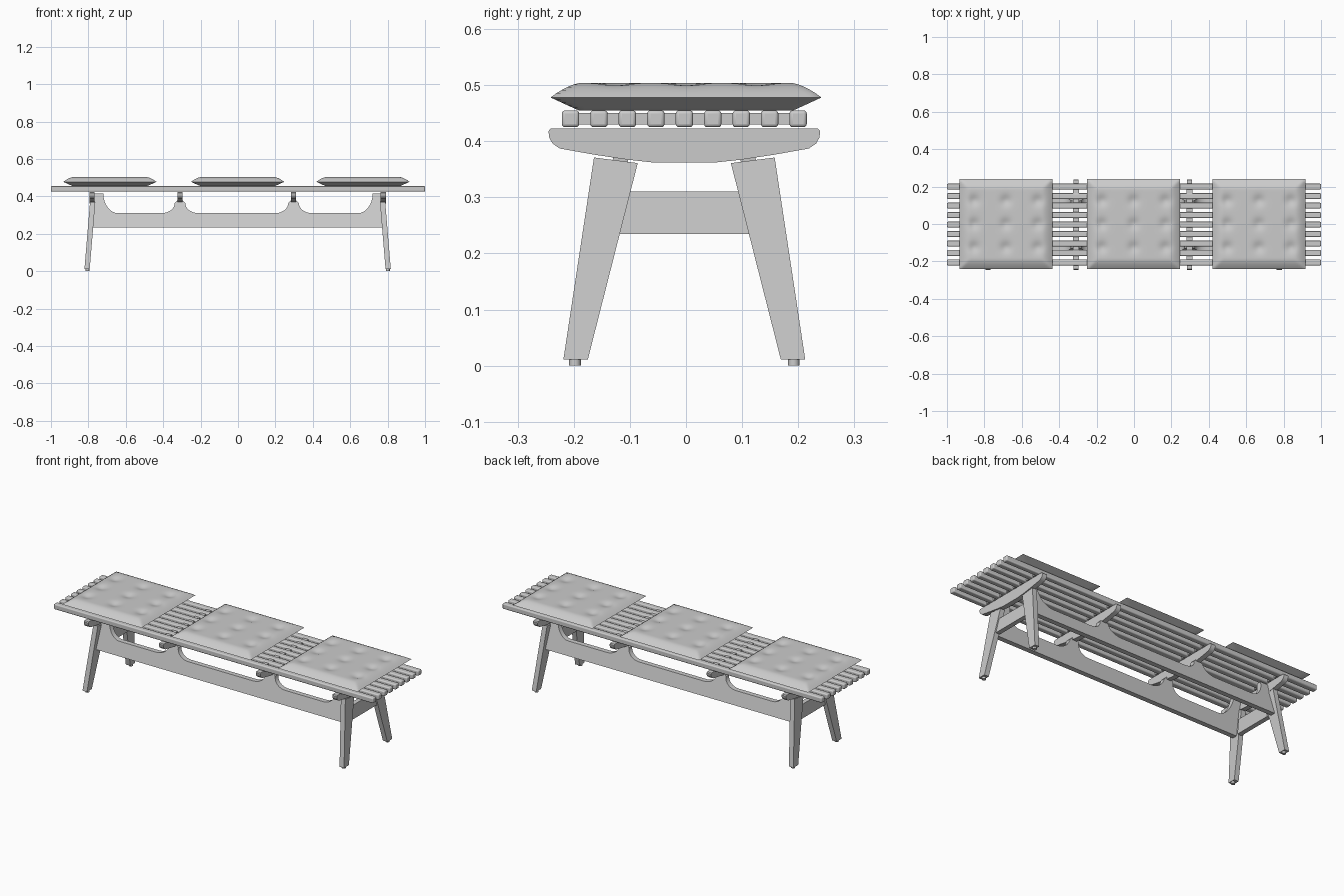
import bpy, bmesh, math
from mathutils import Vector

cube = bpy.data.objects.get("Cube")
if cube:
    bpy.data.objects.remove(cube)

grey = bpy.data.materials.new("plain grey")
grey.use_nodes = True
GREY = (0.6, 0.6, 0.6, 1)
grey.diffuse_color = GREY
grey.node_tree.nodes["Principled BSDF"].inputs["Base Color"].default_value = GREY

MID = -0.003  # the frame sits a hair off centre
BEAMS = (-0.78, -0.31, 0.297, 0.776)


def finish(name, bm, smooth=False, bevel=0):
    bmesh.ops.recalc_face_normals(bm, faces=bm.faces)
    mesh = bpy.data.meshes.new(name)
    bm.to_mesh(mesh)
    bm.free()
    mesh.materials.append(grey)
    ob = bpy.data.objects.new(name, mesh)
    bpy.context.collection.objects.link(ob)
    if bevel:
        mod = ob.modifiers.new("rounding", "BEVEL")
        mod.width, mod.segments = bevel, 3
    if smooth:
        bpy.ops.object.select_all(action="DESELECT")
        ob.select_set(True)
        bpy.context.view_layer.objects.active = ob
        bpy.ops.object.shade_smooth_by_angle(angle=math.radians(35))
    return ob


def prism(name, points, depth, place, **kw):
    """Extrude a 2D profile by depth; place maps (u, v, w) to a 3D point."""
    bm = bmesh.new()
    rings = [[bm.verts.new(place(u, v, w)) for u, v in points]
             for w in (-depth / 2, depth / 2)]
    bm.faces.new(rings[0])
    bm.faces.new(rings[1])
    n = len(points)
    for i in range(n):
        j = (i + 1) % n
        bm.faces.new((rings[0][i], rings[0][j], rings[1][j], rings[1][i]))
    return finish(name, bm, **kw)


def box(name, centre, size, bevel=0):
    bm = bmesh.new()
    bmesh.ops.create_cube(bm, size=1)
    bmesh.ops.scale(bm, vec=size, verts=bm.verts)
    bmesh.ops.translate(bm, vec=centre, verts=bm.verts)
    return finish(name, bm, bevel=bevel, smooth=bevel > 0)


# Seat slats and the spacers that tie them together over each beam
for i in range(9):
    box(f"slat_{i + 1}", (0, MID + (i - 4) * 0.0507, 0.44), (2, 0.031, 0.03), 0.006)
for i, x in enumerate(BEAMS):
    box(f"slat_spacer_{i + 1}", (x, MID, 0.44), (0.03, 0.40, 0.02))

# Cross beams with a boat-shaped underside
half = [(0.054, 0.362), (0.10, 0.367), (0.16, 0.376), (0.222, 0.387), (0.235, 0.396),
        (0.241, 0.407), (0.242, 0.418), (0.238, 0.423)]
beam = half + [(-y, z) for y, z in reversed(half)]
for i, x in enumerate(BEAMS):
    prism(f"cross_beam_{i + 1}", beam, 0.028,
          lambda y, z, w: (x + w, y + MID, z), smooth=True)

# Splayed legs with small feet, and a rail between each pair
leg = [(0.161, 0.371), (0.083, 0.361), (0.172, 0.011), (0.2155, 0.011)]
rail = [(0.098, 0.31), (0.115, 0.235), (-0.115, 0.235), (-0.098, 0.31)]


def splay(z):
    return 0.775 + 0.03 * (0.371 - z) / 0.36


for sx, side in ((1, "left"), (-1, "right")):
    for sy, end in ((-1, "front"), (1, "back")):
        prism(f"{end}_{side}_leg", leg, 0.028,
              lambda y, z, w: (sx * splay(z) + w - 0.002, sy * y + MID, z))
        bm = bmesh.new()
        bmesh.ops.create_cone(bm, cap_ends=True, segments=12, radius1=0.0105,
                              radius2=0.0105, depth=0.014)
        bmesh.ops.translate(bm, vec=(sx * 0.803 - 0.002, sy * 0.195 + MID, 0.007),
                            verts=bm.verts)
        finish(f"{end}_{side}_foot", bm, smooth=True)
    prism(f"{side}_end_rail", rail, 0.026,
          lambda y, z, w: (sx * (splay(z) - 0.008) + w, y + MID, z))


# Leaning stretcher boards with scalloped tops
def scallop(x0, z0, x1, z1, steep_first):
    """Quarter-ellipse between two points."""
    out = []
    for k in range(9):
        a = math.pi / 2 * k / 8
        s, c = math.sin(a), 1 - math.cos(a)
        u, v = (c, s) if steep_first else (s, c)
        out.append((x0 + (x1 - x0) * u, z0 + (z1 - z0) * v))
    return out


LOW, HIGH = 0.31, 0.415
top = [(-0.775, 0.235), (-0.79, HIGH)] + scallop(-0.72, HIGH, -0.64, LOW, True)
for x in BEAMS[1:3]:
    top += scallop(x - 0.10, LOW, x - 0.028, 0.365, False) + [(x - 0.013, 0.38)]
    top += [(x + 0.013, 0.38)] + scallop(x + 0.028, 0.365, x + 0.10, LOW, True)
top += scallop(0.64, LOW, 0.72, HIGH, False) + [(0.786, HIGH), (0.775, 0.235)]
for sy, end in ((-1, "front"), (1, "back")):
    prism(f"{end}_stretcher", top, 0.028,
          lambda x, z, w: (x, sy * (0.115 + 0.25 * (0.362 - z) + w) + MID, z),
          smooth=True)


# Tufted cushions: sharp pillow edge, flat underside, nine dimples on top
def cushion(name, cx):
    hx, hy, n = 0.249, 0.2415, 48
    bm = bmesh.new()
    for up in (True, False):
        grid = []
        for i in range(n + 1):
            row = []
            for j in range(n + 1):
                x, y = hx * (2 * i / n - 1), hy * (2 * j / n - 1)
                d = min(hx - abs(x), hy - abs(y))
                if up:
                    t = min(1, d / 0.055)
                    z = 0.478 + 0.026 * (1 - (1 - t) ** 1.6)
                    for tx in (-0.17, 0, 0.17):
                        for ty in (-0.125, 0, 0.125):
                            r2 = (x - tx) ** 2 + (y - ty) ** 2
                            z -= 0.011 * math.exp(-r2 / 0.0008)
                else:
                    z = 0.478 - 0.023 * min(1, d / 0.05)
                row.append(bm.verts.new((cx + x, y, z)))
            grid.append(row)
        for i in range(n):
            for j in range(n):
                bm.faces.new((grid[i][j], grid[i + 1][j],
                              grid[i + 1][j + 1], grid[i][j + 1]))
    bmesh.ops.remove_doubles(bm, verts=bm.verts, dist=0.0001)
    finish(name, bm, smooth=True)


for name, cx in (("right", -0.685), ("middle", -0.002), ("left", 0.668)):
    cushion(f"{name}_cushion", cx)
